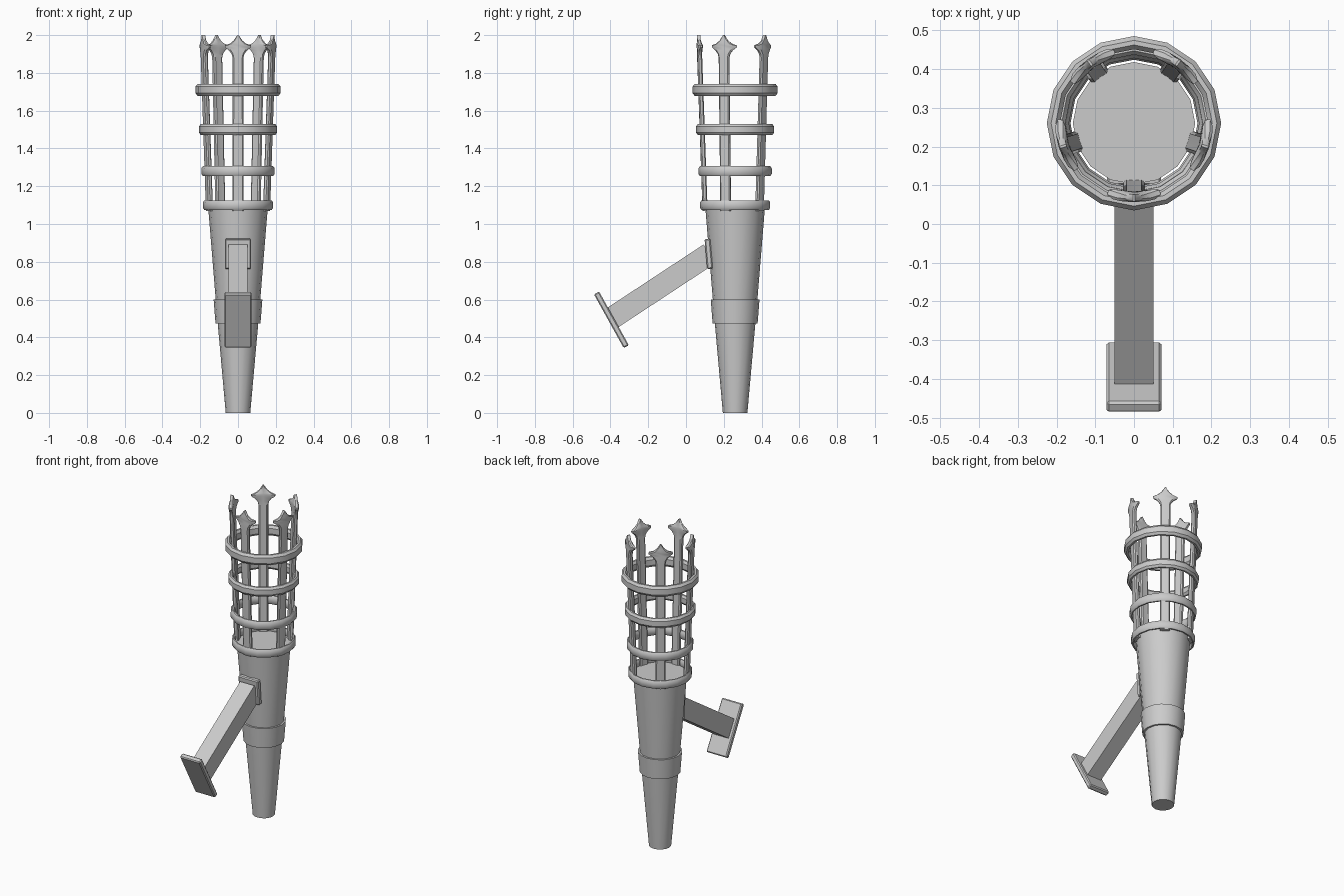
import bpy, bmesh, math
from mathutils import Matrix, Vector

if "Cube" in bpy.data.objects:
    bpy.data.objects.remove(bpy.data.objects["Cube"])

CY = 0.26      # torch axis in y
SIDES = 16


def finish(name, bm, bevel=0.0, smooth=True):
    bmesh.ops.recalc_face_normals(bm, faces=bm.faces)
    me = bpy.data.meshes.new(name)
    bm.to_mesh(me)
    bm.free()
    ob = bpy.data.objects.new(name, me)
    bpy.context.collection.objects.link(ob)
    if bevel:
        mod = ob.modifiers.new("edge", 'BEVEL')
        mod.width, mod.segments = bevel, 1
    if smooth:
        bpy.ops.object.select_all(action='DESELECT')
        ob.select_set(True)
        bpy.context.view_layer.objects.active = ob
        bpy.ops.object.shade_smooth_by_angle(angle=math.radians(35))
    return ob


def lathe(name, profile, closed=False):
    """Spin (radius, z) points about the torch axis."""
    bm = bmesh.new()
    rings = []
    for r, z in profile:
        rings.append([bm.verts.new((r * math.cos(a), CY + r * math.sin(a), z))
                      for a in (2 * math.pi * i / SIDES for i in range(SIDES))])
    pairs = list(zip(rings, rings[1:]))
    if closed:
        pairs.append((rings[-1], rings[0]))
    else:
        bm.faces.new(rings[0])
        bm.faces.new(rings[-1])
    for a, b in pairs:
        for i in range(SIDES):
            j = (i + 1) % SIDES
            bm.faces.new((a[i], a[j], b[j], b[i]))
    return finish(name, bm)


def box(name, centre, size, tilt, bevel=0.0):
    """Box rotated about x by tilt degrees."""
    bm = bmesh.new()
    m = (Matrix.Translation(centre) @ Matrix.Rotation(math.radians(tilt), 4, 'X')
         @ Matrix.Diagonal((*size, 1)))
    bmesh.ops.create_cube(bm, size=1, matrix=m)
    return finish(name, bm, bevel, smooth=False)


# tapered handle and its collar
lathe("handle", [(0.065, 0), (0.107, 0.47), (0.118, 0.6), (0.158, 1.09)])
lathe("collar", [(0.104, 0.472), (0.119, 0.472), (0.129, 0.6), (0.115, 0.6)], closed=True)

# basket hoops with chamfered section
for n, (z, r, h) in enumerate([(1.10, 0.186, 0.025), (1.28, 0.194, 0.027),
                               (1.50, 0.207, 0.029), (1.71, 0.225, 0.032)]):
    w = 0.011 + 0.002 * n
    m, c, k = r - w, w * 0.35, h * 0.55
    lathe(f"hoop_{n + 1}", [(m - w, z - k), (m - c, z - h), (m + c, z - h), (m + w, z - k),
                            (m + w, z + k), (m + c, z + h), (m - c, z + h), (m - w, z + k)],
          closed=True)

# basket bars with pointed heads: rows of (z, half width), curved around the axis
ROWS = [(1.07, 0.028), (1.88, 0.028), (1.90, 0.033), (1.92, 0.048), (1.935, 0.069),
        (1.946, 0.069), (1.955, 0.042), (1.972, 0.022), (1.99, 0.010), (2.0, 0.003)]
for n in range(5):
    bm = bmesh.new()
    mid = math.radians(-90 + 72 * n)
    loops = []
    for z, w in ROWS:
        r = 0.16 + 0.03 * (z - 1.08) / 0.85
        t = 0.013 if z < 1.97 else 0.009
        section = [(-1, -.5), (-.75, -1), (0, -1), (.75, -1), (1, -.5),
                   (1, .5), (.75, 1), (0, 1), (-.75, 1), (-1, .5)]
        loop = []
        for u, v in section:
            a, rr = mid + u * w / r, r + v * t
            loop.append(bm.verts.new((rr * math.cos(a), CY + rr * math.sin(a), z)))
        loops.append(loop)
    for a, b in zip(loops, loops[1:]):
        for i in range(len(a)):
            j = (i + 1) % len(a)
            bm.faces.new((a[i], a[j], b[j], b[i]))
    bm.faces.new(loops[0])
    bm.faces.new(loops[-1])
    finish(f"basket_bar_{n + 1}", bm)

# wall bracket: arm, wall plate and mounting plate
start, end = Vector((0, -0.395, 0.500)), Vector((0, 0.125, 0.842))
d = end - start
box("bracket_arm", (start + end) / 2, (0.10, d.length, 0.118),
    math.degrees(math.atan2(d.z, d.y)))
box("wall_plate", (0, -0.395, 0.493), (0.142, 0.031, 0.325), 29, 0.006)
box("mounting_plate", (0, 0.12, 0.842), (0.14, 0.03, 0.16), 5, 0.006)
